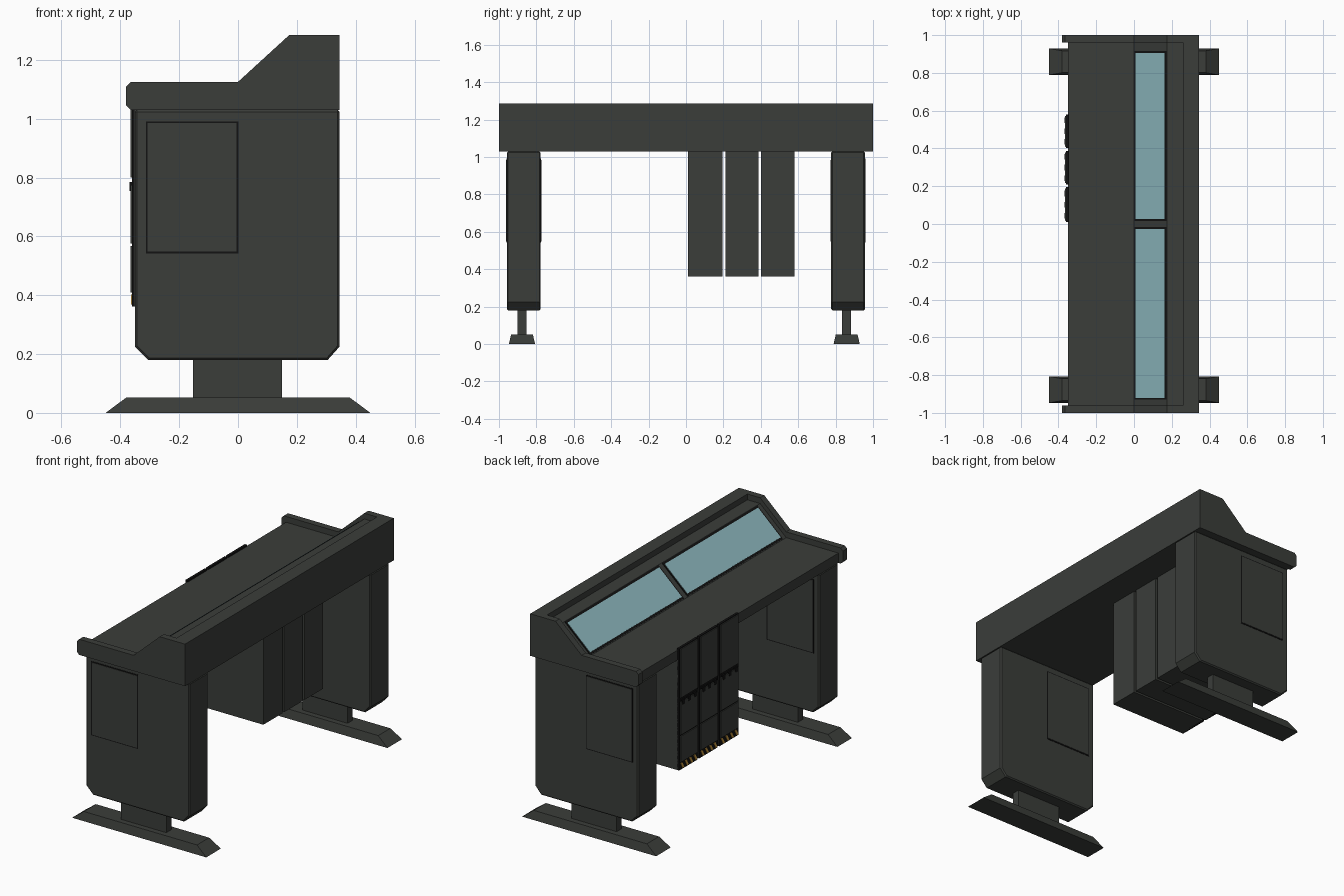
import bpy, bmesh
from mathutils import Vector

if "Cube" in bpy.data.objects:
    bpy.data.objects.remove(bpy.data.objects["Cube"])


def material(name, rgb):
    m = bpy.data.materials.new(name)
    m.diffuse_color = (*rgb, 1)
    m.use_nodes = True
    m.node_tree.nodes["Principled BSDF"].inputs["Base Color"].default_value = m.diffuse_color
    return m


GREY = material("dark_grey", (0.043, 0.047, 0.042))
BLACK = material("black_trim", (0.006, 0.006, 0.006))
GLASS = material("screen_blue", (0.27, 0.49, 0.53))
YELLOW = material("hazard_yellow", (0.65, 0.36, 0.06))


def finish(name, bm, mat):
    bmesh.ops.recalc_face_normals(bm, faces=bm.faces)
    me = bpy.data.meshes.new(name)
    bm.to_mesh(me)
    bm.free()
    me.materials.append(mat)
    ob = bpy.data.objects.new(name, me)
    bpy.context.collection.objects.link(ob)
    return ob


def prism(name, pts, axis, a, b, mat=GREY):
    """Extrude a profile: axis 'y' takes (x, z) points, axis 'x' takes (y, z)."""
    bm = bmesh.new()
    place = (lambda p, d: (p[0], d, p[1])) if axis == 'y' else (lambda p, d: (d, p[0], p[1]))
    face = bm.faces.new([bm.verts.new(place(p, a)) for p in pts])
    ext = bmesh.ops.extrude_face_region(bm, geom=[face])
    move = Vector((0, b - a, 0)) if axis == 'y' else Vector((b - a, 0, 0))
    bmesh.ops.translate(bm, vec=move, verts=[v for v in ext["geom"] if isinstance(v, bmesh.types.BMVert)])
    return finish(name, bm, mat)


def box(name, x0, x1, y0, y1, z0, z1, mat=GREY):
    return prism(name, [(x0, z0), (x1, z0), (x1, z1), (x0, z1)], 'y', y0, y1, mat)


def rim_bevel(ob, width):
    m = ob.modifiers.new("rim", 'BEVEL')
    m.width, m.segments = width, 1
    m.limit_method, m.angle_limit = 'ANGLE', 1.05


# Desk body with recessed worktop, sloped console and rear rim
prism("desk_body", [(-.35, 1.03), (.345, 1.03), (.345, 1.285), (.26, 1.285), (.26, 1.25),
                    (.175, 1.25), (0, 1.09), (-.35, 1.09)], 'y', -.96, .96)

# Raised end caps with chamfered lip
cap = [(-.365, 1.03), (.345, 1.03), (.345, 1.285), (.175, 1.285), (0, 1.125),
       (-.365, 1.125), (-.38, 1.11), (-.38, 1.045)]
for side, y0, y1 in (("front", -1, -.96), ("back", .96, 1)):
    prism(side + "_end_cap", cap, 'y', y0, y1)


# Screens lying on the slope, each over a black surround
def slope_plate(name, t0, t1, y0, y1, lift, mat):
    base, along = Vector((0, 1.09)), Vector((.175, .16))
    n = Vector((-.16, .175)).normalized()
    p, q = base + along * t0, base + along * t1
    prism(name, [p, q, q + n * lift, p + n * lift], 'y', y0, y1, mat)


for i, (y0, y1) in enumerate(((-.93, -.017), (.017, .915))):
    slope_plate(f"screen_surround_{i}", .02, .99, y0, y1, .003, BLACK)
    slope_plate(f"screen_{i}", .07, .94, y0 + .009, y1 - .009, .005, GLASS)

# Legs with service doors, posts and feet
leg = [(-.35, .225), (-.305, .18), (.305, .18), (.345, .225), (.345, 1.03), (-.35, 1.03)]
for side, y0, y1, yc in (("front", -.958, -.777, -.877), ("back", .776, .957, .859)):
    rim_bevel(prism(side + "_leg", leg, 'y', y0, y1), .007)
    for k, y, d in (("a", y0, -1), ("b", y1, 1)):
        box(f"{side}_leg_door_frame_{k}", -.313, .001, y - d * .01, y + d * .002, .542, .991, BLACK)
        box(f"{side}_leg_door_{k}", -.307, -.005, y - d * .01, y + d * .004, .548, .985)
    box(side + "_post", -.153, .15, yc - .024, yc + .024, .04, .19)
    # Foot: wide base tapering to a narrower top
    bm = bmesh.new()
    rings = [[bm.verts.new((sx * hx, yc + sy * hy, z)) for sx, sy in ((-1, -1), (1, -1), (1, 1), (-1, 1))]
             for hx, hy, z in ((.45, .07, 0), (.38, .058, .052))]
    bm.faces.new(rings[0])
    bm.faces.new(rings[1])
    for i in range(4):
        j = (i + 1) % 4
        bm.faces.new((rings[0][i], rings[0][j], rings[1][j], rings[1][i]))
    finish(side + "_foot", bm, GREY)

# Three equipment cabinets under the desk
for i, (y0, y1) in enumerate(((.01, .195), (.21, .387), (.402, .58))):
    n = f"cabinet_{i}_"
    box(n + "body", -.352, .163, y0, y1, .362, 1.03)
    box(n + "front_trim", -.36, -.345, y0, y1, .362, 1.1, BLACK)
    # Front panels, upper / middle / lower
    for part, z0, z1 in (("upper", .80, 1.095), ("middle", .575, .775), ("lower", .41, .567)):
        box(n + part + "_panel", -.366, -.355, y0 + .008, y1 - .008, z0, z1)
    w = y1 - y0
    # Dark latches hanging over the middle panel
    for k, f in enumerate((.1, .42, .74)):
        yl = y0 + f * w
        prism(f"{n}latch_{k}", [(yl, .785), (yl, .755), (yl + .02, .755), (yl + .03, .785)],
              'x', -.368, -.356, BLACK)
    # Slanted hazard stripes along the bottom
    for k in range(4):
        ys = y0 + .006 + k * w * .235
        prism(f"{n}hazard_stripe_{k}", [(ys, .368), (ys + .017, .368), (ys + .036, .403), (ys + .019, .403)],
              'x', -.363, -.356, YELLOW)
